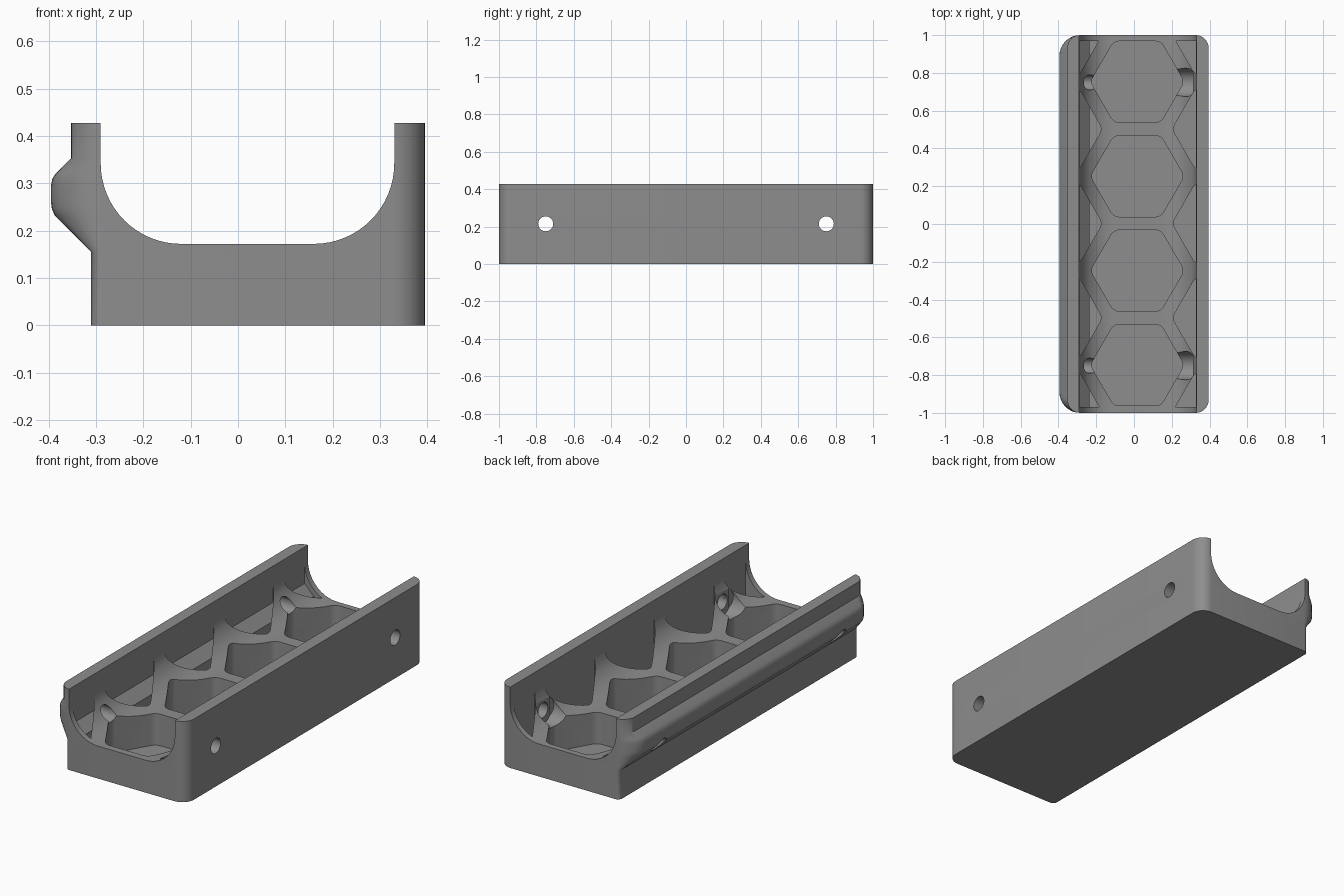
import bpy, bmesh, math
from mathutils import Matrix

if "Cube" in bpy.data.objects:
    bpy.data.objects.remove(bpy.data.objects["Cube"])

grey = bpy.data.materials.new("mid_grey")
grey.diffuse_color = (0.27, 0.27, 0.27, 1)
grey.use_nodes = True
grey.node_tree.nodes["Principled BSDF"].inputs["Base Color"].default_value = grey.diffuse_color


def to_object(bm, name, helper=True):
    bmesh.ops.recalc_face_normals(bm, faces=bm.faces)
    mesh = bpy.data.meshes.new(name)
    bm.to_mesh(mesh)
    bm.free()
    mesh.materials.append(grey)
    ob = bpy.data.objects.new(name, mesh)
    bpy.context.collection.objects.link(ob)
    ob.hide_render = helper
    return ob


def loft(bm, rings):
    """Skin a list of equal-length closed rings and cap both ends."""
    vs = [[bm.verts.new(p) for p in r] for r in rings]
    n = len(vs[0])
    for a, b in zip(vs, vs[1:]):
        for i in range(n):
            bm.faces.new((a[i], a[(i + 1) % n], b[(i + 1) % n], b[i]))
    bm.faces.new(vs[0])
    bm.faces.new(vs[-1])


def arc(cx, cy, r, a0, a1, n):
    return [(cx + r * math.cos(math.radians(a0 + (a1 - a0) * i / n)),
             cy + r * math.sin(math.radians(a0 + (a1 - a0) * i / n))) for i in range(n + 1)]


def apply_boolean(ob, cutter, op):
    m = ob.modifiers.new(op.lower(), 'BOOLEAN')
    m.object, m.operation, m.solver = cutter, op, 'EXACT'
    bpy.context.view_layer.objects.active = ob
    bpy.ops.object.modifier_apply(modifier=m.name)
    bpy.data.objects.remove(cutter)


# Outer body: rounded plan outline whose left edge swells into the long side bead
def plan(z, left):
    rl, rr, right = -0.285 - left, 0.068, 0.395
    pts = (arc(right - rr, 1 - rr, rr, 0, 90, 8) + arc(left + rl, 1 - rl, rl, 90, 180, 8)
           + arc(left + rl, rl - 1, rl, 180, 270, 8) + arc(right - rr, rr - 1, rr, 270, 360, 8))
    return [(x, y, z) for x, y in pts]


side = [(0, -.31), (.155, -.31), (.232, -.387), (.245, -.393), (.26, -.395), (.295, -.395),
        (.31, -.392), (.322, -.384), (.352, -.353), (.427, -.353)]
bm = bmesh.new()
loft(bm, [plan(z, x) for z, x in side])
body = to_object(bm, "tray_body", helper=False)

# Round-bottomed channel along the full length
channel = ([(-.29, .6)] + arc(-.12, .342, .17, 180, 270, 16)
           + arc(.16, .342, .17, 270, 360, 16) + [(.33, .6)])
bm = bmesh.new()
loft(bm, [[(x, y, z) for x, z in channel] for y in (-1.2, 1.2)])
apply_boolean(body, to_object(bm, "channel_cutter"), 'DIFFERENCE')


# Honeycomb pockets: whole cells down the middle, half cells along the walls
def hex_prism(bm, cx, cy, flat=0.215, r=0.05):
    ring = []
    for k in range(6):
        a = 60 * k
        d = (flat - r) / math.cos(math.radians(30))
        ring += arc(cx + d * math.cos(math.radians(a)), cy + d * math.sin(math.radians(a)),
                    r, a - 30, a + 30, 5)
    loft(bm, [[(x, y, z) for x, y in ring] for z in (-.1, .6)])


bm = bmesh.new()
for y in (-.75, -.25, .25, .75):
    hex_prism(bm, 0.0175, y + .003)
for x in (-.4155, .4505):
    for y in (-1, -.5, 0, .5, 1):
        hex_prism(bm, x, y + .003)
pockets = to_object(bm, "pocket_cutter")

# Pocket limits keep an even wall behind the bead and a thin floor
limit = [(-.235, .005), (.3295, .005), (.3295, .5), (-.2895, .5), (-.2895, .235), (-.235, .18)]
bm = bmesh.new()
loft(bm, [[(x, y, z) for x, z in limit] for y in (-.97, .97)])
apply_boolean(pockets, to_object(bm, "pocket_limit"), 'INTERSECT')
apply_boolean(body, pockets, 'DIFFERENCE')


# Screw holes through both walls, with head recesses in the right wall
def cross_cylinder(y, r, x0, x1):
    bm = bmesh.new()
    m = Matrix.Translation(((x0 + x1) / 2, y, .215)) @ Matrix.Rotation(math.pi / 2, 4, 'Y')
    bmesh.ops.create_cone(bm, cap_ends=True, segments=32, radius1=r, radius2=r,
                          depth=x1 - x0, matrix=m)
    apply_boolean(body, to_object(bm, "hole_cutter"), 'DIFFERENCE')


for y in (-.75, .75):
    cross_cylinder(y, .04, -.6, .6)
    cross_cylinder(y, .075, .2, .312)

bpy.ops.object.select_all(action='DESELECT')
body.select_set(True)
bpy.context.view_layer.objects.active = body
bpy.ops.object.shade_smooth_by_angle(angle=math.radians(30))
